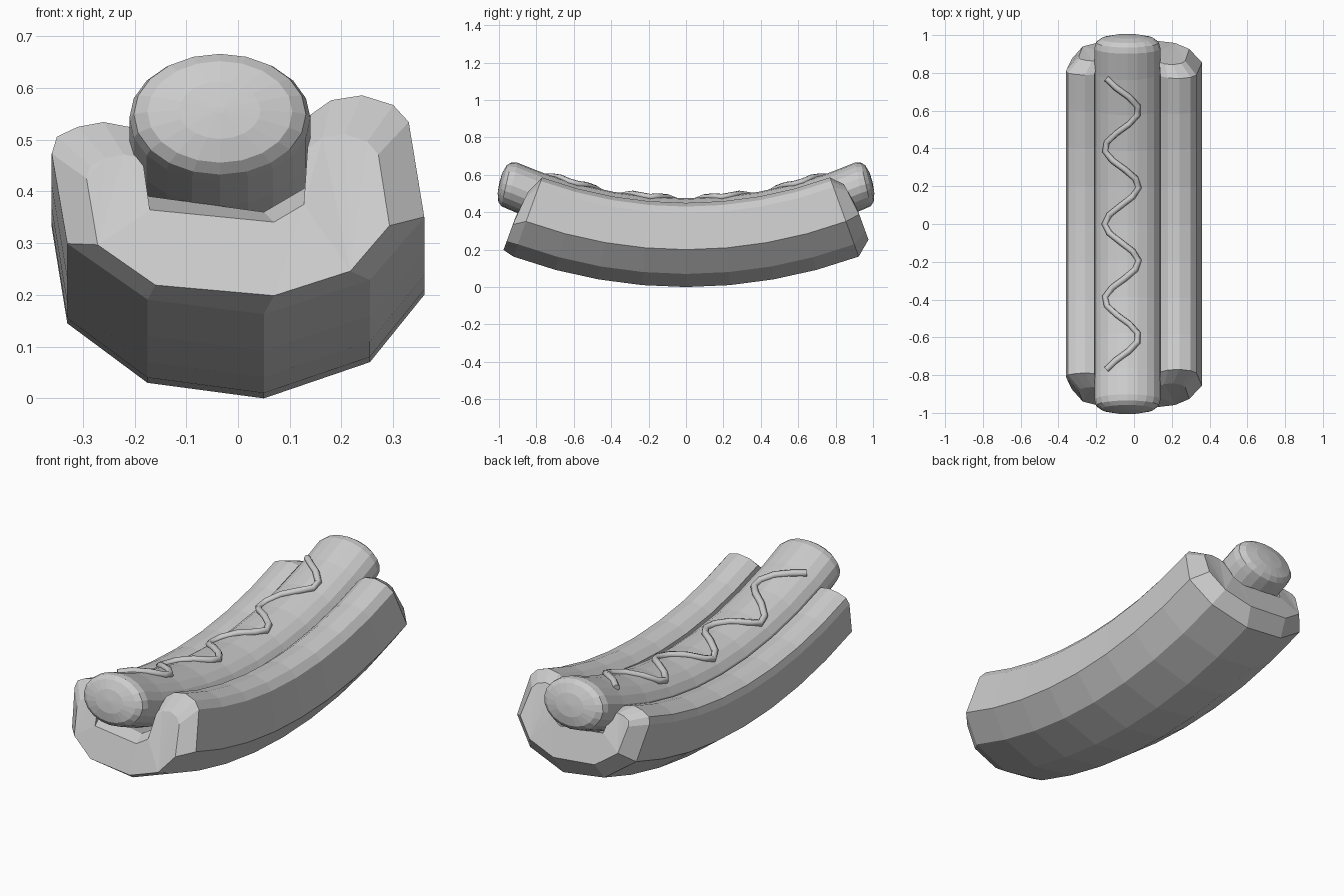
import bpy, bmesh
from math import sin, cos, pi, radians, sqrt, asin

cube = bpy.data.objects.get("Cube")
if cube:
    bpy.data.objects.remove(cube, do_unlink=True)

grey = bpy.data.materials.new("light grey")
grey.use_nodes = True
grey.diffuse_color = (0.6, 0.6, 0.6, 1)
grey.node_tree.nodes["Principled BSDF"].inputs["Base Color"].default_value = grey.diffuse_color

BEND = 2.7  # height of the centre that everything is bent around


def bent(x, h, angle, out=0.0):
    """Point at height h of the section, swung by angle, pushed out along the length."""
    r = BEND - h
    return (x, r * sin(angle) + out * cos(angle), BEND - r * cos(angle) + out * abs(sin(angle)) * (1 if out * angle > 0 else -1))


def loft(name, rings):
    """Skin a row of closed rings and cap both ends."""
    bm = bmesh.new()
    rows = [[bm.verts.new(p) for p in ring] for ring in rings]
    n = len(rows[0])
    for a, b in zip(rows, rows[1:]):
        for i in range(n):
            j = (i + 1) % n
            bm.faces.new((a[i], a[j], b[j], b[i]))
    caps = [bm.faces.new(rows[0]), bm.faces.new(rows[-1])]
    bmesh.ops.triangulate(bm, faces=caps)
    bmesh.ops.recalc_face_normals(bm, faces=bm.faces)
    mesh = bpy.data.meshes.new(name)
    bm.to_mesh(mesh)
    bm.free()
    mesh.materials.append(grey)
    obj = bpy.data.objects.new(name, mesh)
    bpy.context.collection.objects.link(obj)
    return obj


# Bun: an open-topped section with one lobe higher than the other
section = [(.05, 0), (.255, .07), (.36, .2), (.33, .395), (.3, .43), (.24, .45),
           (.18, .44), (.14, .41), (.13, .26), (.05, .21), (-.19, .245), (-.21, .385),
           (-.26, .395), (-.31, .385), (-.35, .365), (-.36, .33), (-.33, .145), (-.175, .03)]


def bun_cap(side):
    ring = []
    for x, h in section:
        cx = x + .28 * ((.12 if x > 0 else -.12) - x)
        ch = h + .28 * (.24 - h)
        out = .08 - .16 * max(0, ch - .25)
        ring.append(bent(cx, ch, side * radians(20), side * out))
    return ring


bun_rings = [[bent(x, h, radians(5 * k)) for x, h in section] for k in range(-4, 5)]
loft("bun", [bun_cap(-1)] + bun_rings + [bun_cap(1)])

# Sausage: a flattened tube with domed ends
MID_X, MID_H, RX, RZ, SIDES = -.035, .349, .175, .126, 20
circle = [(cos(2 * pi * i / SIDES), sin(2 * pi * i / SIDES)) for i in range(SIDES)]


def sausage_end(side, scale, out):
    y0, z0, tilt = .93, .542, radians(13)
    return [(MID_X + RX * scale * c,
             side * (y0 + out * cos(tilt) - RZ * scale * s * sin(tilt)),
             z0 + out * sin(tilt) + RZ * scale * s * cos(tilt)) for c, s in circle]


dome = [(1, 0), (.95, .032), (.8, .052), (.45, .066), (.05, .07)]
tube = [[bent(MID_X + RX * c, MID_H + RZ * s, radians(5 * k)) for c, s in circle]
        for k in range(-4, 5)]
loft("sausage", [sausage_end(-1, *d) for d in reversed(dome)] + tube
     + [sausage_end(1, *d) for d in dome])

# Sauce: a zigzag bead lying on top of the sausage
curve = bpy.data.curves.new("sauce", "CURVE")
curve.dimensions = "3D"
curve.bevel_depth = .017
curve.bevel_resolution = 1
curve.use_fill_caps = True
STEPS = 32
line = curve.splines.new("POLY")
line.points.add(STEPS)
for i, point in enumerate(line.points):
    y = .77 * (2 * i / STEPS - 1)
    x = -.065 - .09 * cos(2 * pi * y / .4)
    h = MID_H + RZ * sqrt(1 - ((x - MID_X) / RX) ** 2) + .006
    point.co = (*bent(x, h, asin(y / (BEND - h))), 1)
curve.materials.append(grey)
sauce = bpy.data.objects.new("sauce", curve)
bpy.context.collection.objects.link(sauce)
